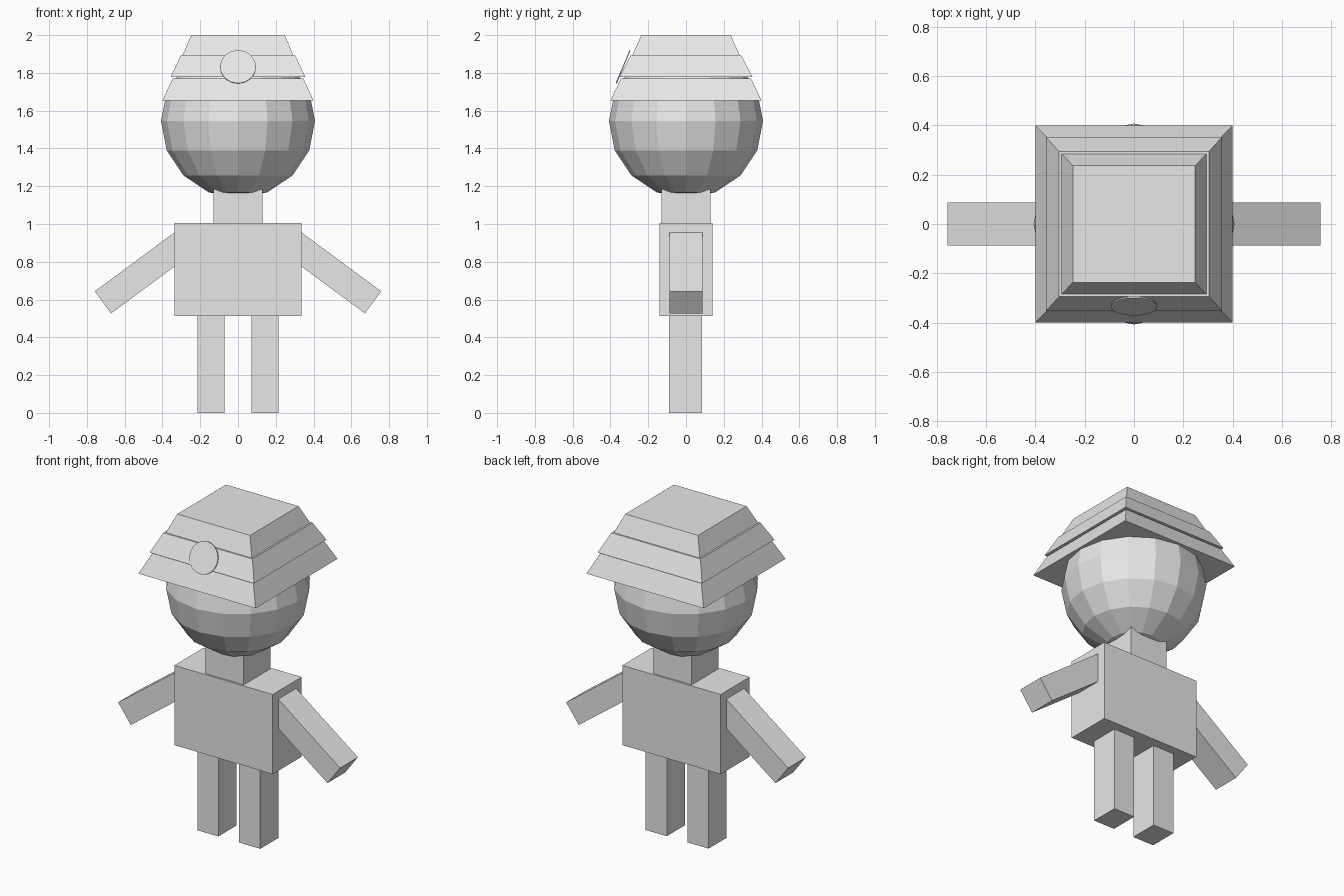
import bpy
import bmesh
import math
from mathutils import Matrix, Vector

cube = bpy.data.objects.get("Cube")
if cube:
    bpy.data.objects.remove(cube, do_unlink=True)

# One plain grey for the whole figure
GREY = (0.8, 0.8, 0.8, 1.0)
grey = bpy.data.materials.new("light_grey")
grey.use_nodes = True
grey.diffuse_color = GREY
grey.node_tree.nodes["Principled BSDF"].inputs["Base Color"].default_value = GREY


def add_object(name, bm):
    mesh = bpy.data.meshes.new(name)
    bmesh.ops.recalc_face_normals(bm, faces=bm.faces)
    bm.to_mesh(mesh)
    bm.free()
    mesh.materials.append(grey)
    obj = bpy.data.objects.new(name, mesh)
    bpy.context.scene.collection.objects.link(obj)
    return obj


def box(name, centre, size, tilt=0.0):
    bm = bmesh.new()
    matrix = (Matrix.Translation(centre) @ Matrix.Rotation(tilt, 4, 'Y')
              @ Matrix.Diagonal((*size, 1)))
    bmesh.ops.create_cube(bm, size=1, matrix=matrix)
    return add_object(name, bm)


def tapered_block(name, z0, half0, z1, half1):
    """Block whose bottom and top rectangles have different half sizes."""
    bm = bmesh.new()
    bmesh.ops.create_cube(bm, size=2)
    for v in bm.verts:
        z, half = (z1, half1) if v.co.z > 0 else (z0, half0)
        v.co = Vector((v.co.x * half[0], v.co.y * half[1], z))
    return add_object(name, bm)


# Body
box("torso", (0, 0, 0.759), (0.672, 0.283, 0.492))
box("neck", (0, 0, 1.15), (0.26, 0.26, 0.3))

# Limbs, mirrored left and right
ARM_ANGLE = math.radians(36.5)
ARM_LENGTH = 0.55
for side, label in ((1, "left"), (-1, "right")):
    box(f"{label}_leg", (side * 0.143, -0.002, 0.26), (0.144, 0.176, 0.52))
    hand = Vector((side * 0.715, 0, 0.585))
    inward = Vector((-side * math.cos(ARM_ANGLE), 0, math.sin(ARM_ANGLE)))
    box(f"{label}_arm", hand + inward * ARM_LENGTH / 2,
        (ARM_LENGTH, 0.174, 0.145), side * ARM_ANGLE)

# Faceted head
bm = bmesh.new()
bmesh.ops.create_uvsphere(bm, u_segments=16, v_segments=8, radius=0.408,
                          matrix=Matrix.Translation((0, 0, 1.545)))
add_object("head", bm)

# Hat in three stacked tapering tiers
tapered_block("hat_brim", 1.653, (0.40, 0.40), 1.771, (0.346, 0.344))
tapered_block("hat_band", 1.777, (0.357, 0.353), 1.891, (0.304, 0.294))
tapered_block("hat_crown", 1.891, (0.294, 0.285), 2.0, (0.248, 0.237))

# Round badge leaning on the front of the hat
bm = bmesh.new()
lean = Matrix.Rotation(math.radians(90 - 22.6), 4, 'X')
bmesh.ops.create_cone(bm, cap_ends=True, segments=32, radius1=0.094,
                      radius2=0.094, depth=0.006,
                      matrix=Matrix.Translation((0, -0.333, 1.832)) @ lean)
add_object("hat_badge", bm)
